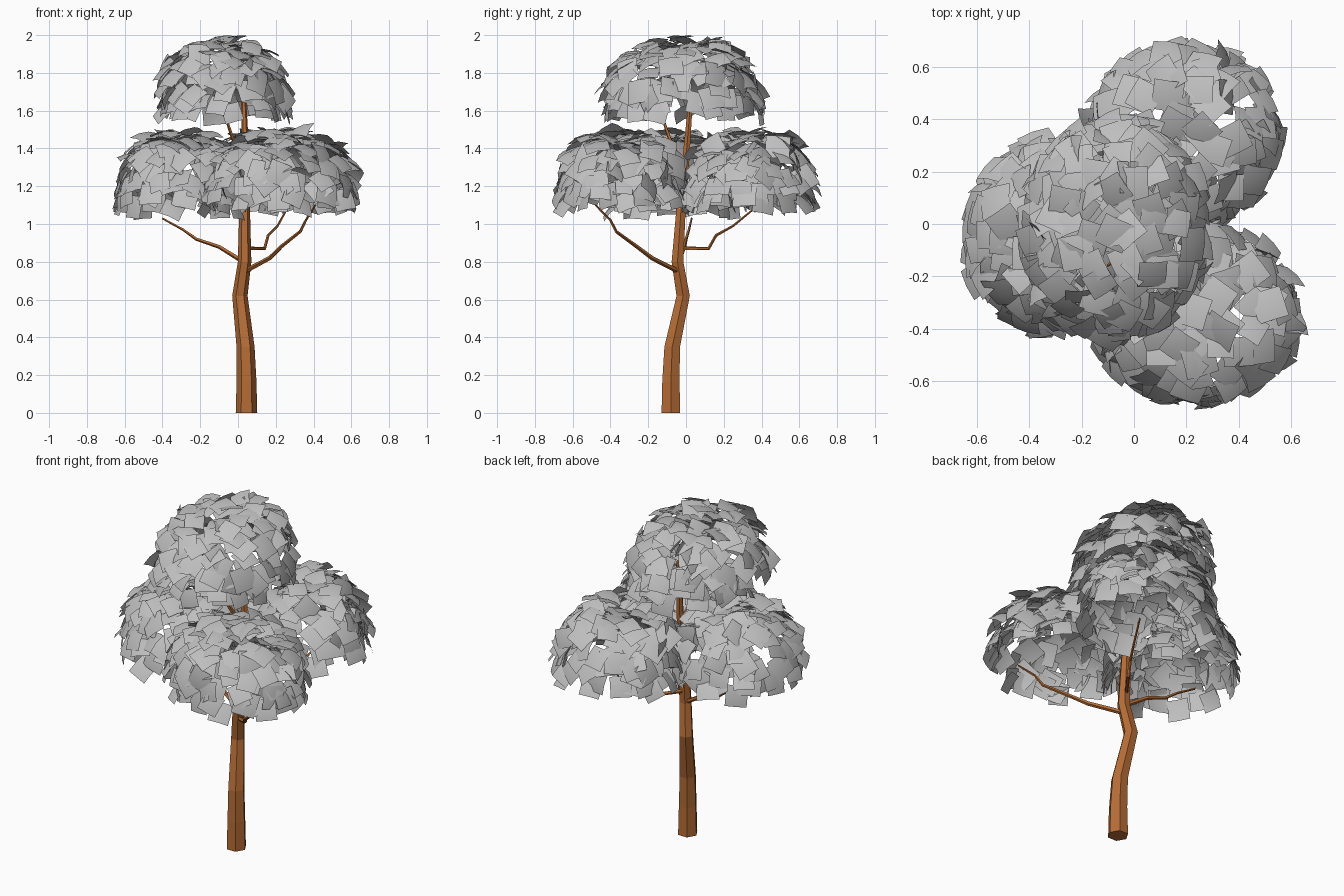
import bpy, bmesh, math, random
from mathutils import Vector, Matrix

random.seed(11)
if "Cube" in bpy.data.objects:
    bpy.data.objects.remove(bpy.data.objects["Cube"])


def material(name, rgb):
    mat = bpy.data.materials.new(name)
    mat.use_nodes = True
    color = (*rgb, 1)
    mat.diffuse_color = color
    mat.node_tree.nodes["Principled BSDF"].inputs["Base Color"].default_value = color
    return mat


bark = material("brown_bark", (0.46, 0.15, 0.035))
leaf_grey = material("grey_leaves", (0.52, 0.52, 0.52))


def finish(name, bm, mat, smooth):
    mesh = bpy.data.meshes.new(name)
    bm.to_mesh(mesh)
    bm.free()
    mesh.materials.append(mat)
    for poly in mesh.polygons:
        poly.use_smooth = smooth
    obj = bpy.data.objects.new(name, mesh)
    bpy.context.collection.objects.link(obj)


def limb(name, path, r_start, r_end, sides, level=False):
    """Tapered faceted tube along a path, optionally with level rings."""
    bm = bmesh.new()
    pts = [Vector(p) for p in path]
    rings = []
    for i, p in enumerate(pts):
        t = i / (len(pts) - 1)
        radius = r_start + (r_end - r_start) * t
        d = (pts[min(i + 1, len(pts) - 1)] - pts[max(i - 1, 0)]).normalized()
        if level:
            d = Vector((0, 0, 1))
            radius = r_start + (r_end - r_start) * p.z / pts[-1].z
        side = d.cross(Vector((0, 1, 0))).normalized()
        other = d.cross(side)
        ring = []
        for k in range(sides):
            a = math.tau * k / sides
            ring.append(bm.verts.new(p + radius * (side * math.cos(a) + other * math.sin(a))))
        rings.append(ring)
    for low, high in zip(rings, rings[1:]):
        for k in range(sides):
            n = (k + 1) % sides
            bm.faces.new((low[k], low[n], high[n], high[k]))
    bm.faces.new(rings[0][::-1])
    bm.faces.new(rings[-1])
    bmesh.ops.recalc_face_normals(bm, faces=bm.faces)
    finish(name, bm, bark, False)


# Trunk and branches
limb("trunk", [(0.045, -0.08, 0), (0.045, -0.08, 0.17), (0.04, -0.073, 0.35), (0.01, -0.015, 0.62),
               (0.035, -0.045, 0.8), (0.035, -0.025, 1.1), (0.04, 0, 1.35), (0.03, 0.025, 1.66)],
     0.057, 0.013, 6, level=True)
limb("front_branch", [(0.04, -0.04, 0.75), (0.17, -0.18, 0.82), (0.23, -0.26, 0.88),
                      (0.33, -0.37, 0.96), (0.36, -0.4, 1.02), (0.41, -0.48, 1.1)], 0.014, 0.005, 5)
limb("back_branch", [(0.03, -0.03, 0.87), (0.14, 0.12, 0.87), (0.16, 0.16, 0.94),
                     (0.21, 0.25, 0.99), (0.26, 0.36, 1.08)], 0.011, 0.005, 5)
limb("right_branch", [(0.03, -0.04, 0.8), (-0.1, -0.01, 0.88), (-0.22, 0, 0.92),
                      (-0.29, 0.015, 0.97), (-0.4, 0.03, 1.03)], 0.013, 0.005, 5)
limb("upper_branch", [(0.035, -0.015, 1.3), (-0.03, -0.09, 1.46), (-0.06, -0.12, 1.55),
                      (-0.1, -0.16, 1.62)], 0.012, 0.005, 5)


def add_leaf(bm, center, normal, spin, flare, size):
    """One bulging square leaf that hangs downhill with its lower edge lifted."""
    down = Vector((0, 0, -1)) + normal * normal.z
    down = (down if down.length > 0.05 else Vector((1, 0, 0))).normalized()
    down = Matrix.Rotation(spin, 3, normal) @ down
    across = down.cross(normal)
    tilt = Matrix.Rotation(flare, 3, across) @ Matrix.Rotation(random.gauss(0, 0.25), 3, down)
    down, across, up = tilt @ down, tilt @ across, tilt @ normal
    grid = []
    for i in (-1, 0, 1):
        row = []
        for j in (-1, 0, 1):
            sag = -0.13 * (i * i + j * j) * size
            row.append(bm.verts.new(center + (across * i + down * j) * size + up * sag))
        grid.append(row)
    for i in range(2):
        for j in range(2):
            face = bm.faces.new((grid[i][j], grid[i + 1][j], grid[i + 1][j + 1], grid[i][j + 1]))
            face.normal_update()
            if face.normal.dot(up) < 0:
                face.normal_flip()


def foliage(name, center, radii, count, power):
    """Open-bottomed, broad-shouldered dome covered in overlapping leaves."""
    bm = bmesh.new()
    golden = math.pi * (3 - math.sqrt(5))
    for n in range(count):
        h = 1 - (n + 0.5) / count + random.uniform(-0.04, 0.04)
        h = min(0.999, max(-0.03, h))
        a = n * golden + random.uniform(-0.25, 0.25)
        r = math.sqrt(1 - h * h)
        swell = (r ** power + abs(h) ** power) ** (-1 / power)
        r, h = r * swell, h * swell
        unit = Vector((r * math.cos(a), r * math.sin(a), h))
        steep = r ** (power - 1)
        slope = Vector((steep * math.cos(a), steep * math.sin(a), abs(h) ** (power - 1)))
        normal = Vector([s / k for s, k in zip(slope, radii)]).normalized()
        scale = random.uniform(0.9, 1.02)
        pos = Vector(center) + Vector([u * k * scale for u, k in zip(unit, radii)])
        spin = random.gauss(0, 0.2 + 0.6 * max(h, 0))
        flare = random.gauss(0.42 - 0.12 * h, 0.17)
        add_leaf(bm, pos, normal, spin, flare, random.uniform(0.05, 0.066))
    finish(name, bm, leaf_grey, True)


# Four leafy domes
foliage("top_foliage", (-0.075, -0.02, 1.59), (0.36, 0.43, 0.395), 165, 2.4)
foliage("right_foliage", (-0.305, -0.045, 1.09), (0.355, 0.365, 0.41), 150, 2.6)
foliage("front_foliage", (0.235, -0.34, 1.11), (0.405, 0.35, 0.39), 155, 2.6)
foliage("back_foliage", (0.19, 0.34, 1.11), (0.37, 0.35, 0.39), 150, 2.6)
